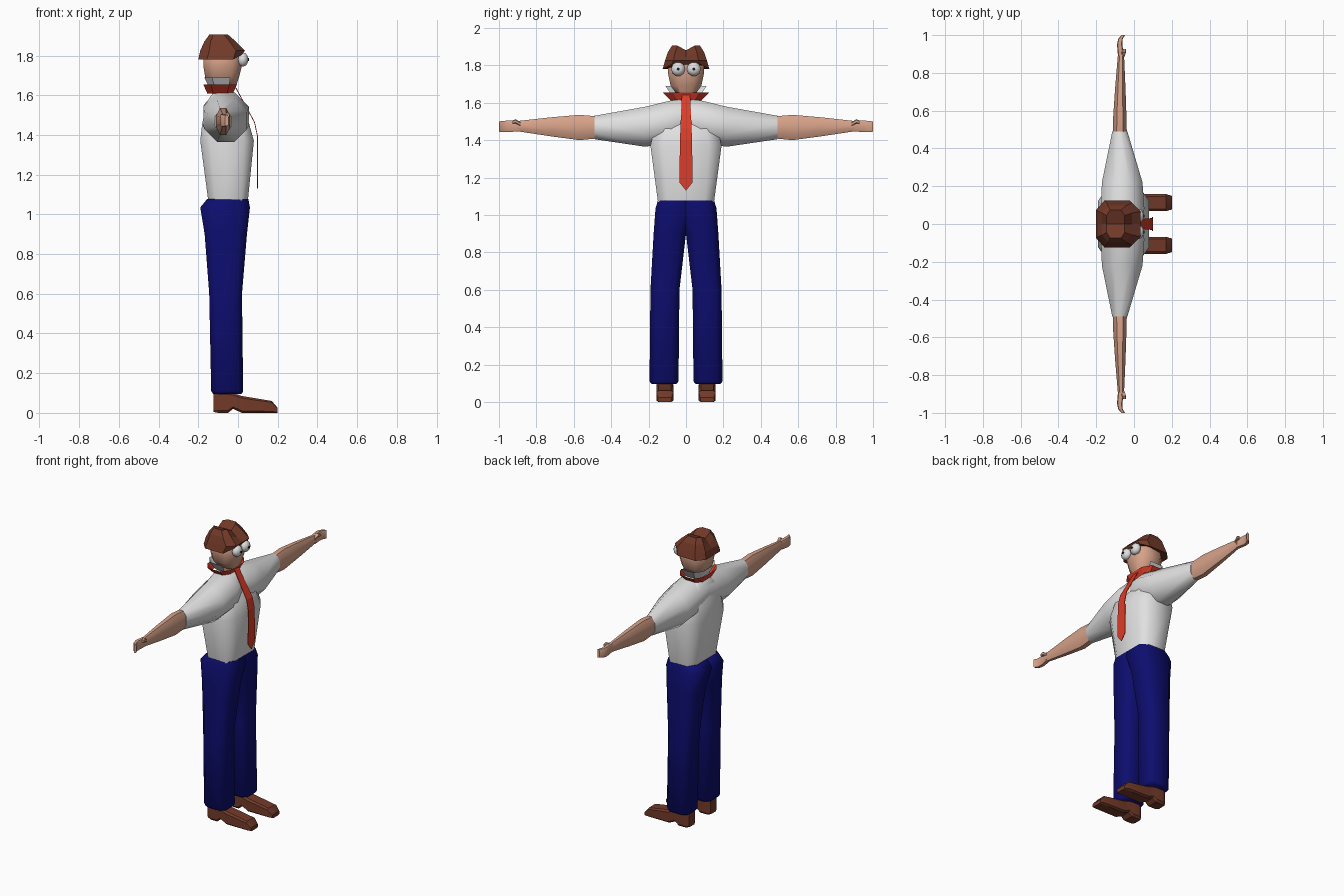
import bpy, bmesh, math

cube = bpy.data.objects.get("Cube")
if cube:
    bpy.data.objects.remove(cube, do_unlink=True)


def material(name, rgb):
    m = bpy.data.materials.new(name)
    m.use_nodes = True
    m.diffuse_color = (*rgb, 1)
    m.node_tree.nodes["Principled BSDF"].inputs["Base Color"].default_value = (*rgb, 1)
    return m


WHITE = material("shirt white", (0.75, 0.75, 0.75))
NAVY = material("trouser navy", (0.004, 0.004, 0.16))
RED = material("tie red", (0.72, 0.045, 0.02))
BROWN = material("leather and hair brown", (0.17, 0.042, 0.022))
SKIN = material("skin", (0.68, 0.36, 0.25))
BLACK = material("pupil black", (0.01, 0.01, 0.01))


def finish(bm, name, mat, angle):
    """Turn a bmesh into an object, smoothed below the given angle."""
    bmesh.ops.recalc_face_normals(bm, faces=bm.faces)
    me = bpy.data.meshes.new(name)
    bm.to_mesh(me)
    bm.free()
    ob = bpy.data.objects.new(name, me)
    bpy.context.collection.objects.link(ob)
    me.materials.append(mat)
    if angle:
        bpy.ops.object.select_all(action='DESELECT')
        ob.select_set(True)
        bpy.context.view_layer.objects.active = ob
        bpy.ops.object.shade_smooth_by_angle(angle=math.radians(angle))
    return ob


def loft(axis, sections, k=0.55, side=1, caps=True):
    """Skin eight-sided rings; each section is (position, a0, a1, b0, b1)."""
    bm = bmesh.new()
    corners = [(1, -k), (1, k), (k, 1), (-k, 1), (-1, k), (-1, -k), (-k, -1), (k, -1)]
    rings = []
    for p, a0, a1, b0, b1 in sections:
        ring = []
        for u, v in corners:
            a = (a0 + a1) / 2 + u * (a1 - a0) / 2
            b = (b0 + b1) / 2 + v * (b1 - b0) / 2
            x, y, z = {'x': (p, a, b), 'y': (a, p, b), 'z': (a, b, p)}[axis]
            ring.append(bm.verts.new((x, y * side, z)))
        rings.append(ring)
    for lo, hi in zip(rings, rings[1:]):
        for i in range(8):
            j = (i + 1) % 8
            bm.faces.new((lo[i], lo[j], hi[j], hi[i]))
    if caps:
        bm.faces.new(rings[0])
        bm.faces.new(rings[-1])
    return bm


def upright(rows, **kw):
    """Vertical loft symmetric in y, rows of (z, back, front, half width)."""
    return loft('z', [(z, a, b, -h, h) for z, a, b, h in rows], **kw)


# Shirt body
finish(upright([(1.07, -0.15, 0.05, 0.15), (1.37, -0.19, 0.08, 0.19),
                (1.46, -0.18, 0.055, 0.17), (1.57, -0.155, -0.01, 0.11),
                (1.62, -0.12, -0.04, 0.06)], k=0.65), "shirt_body", WHITE, 60)

# Neck and head
finish(upright([(1.57, -0.12, -0.04, 0.045), (1.68, -0.13, -0.03, 0.055)]), "neck", SKIN, 60)
finish(upright([(1.645, -0.13, -0.01, 0.05), (1.69, -0.165, 0.005, 0.082),
                (1.75, -0.175, 0.02, 0.095), (1.8, -0.175, 0.015, 0.095),
                (1.85, -0.14, -0.02, 0.07)], k=0.5), "head", SKIN, 60)

# Hair with a raised fringe and a centre parting
bm = upright([(1.78, -0.2, 0.02, 0.125), (1.825, -0.19, 0.035, 0.112),
              (1.87, -0.17, -0.01, 0.097), (1.905, -0.145, -0.05, 0.075)], k=0.6)
bmesh.ops.bisect_plane(bm, geom=bm.verts[:] + bm.edges[:] + bm.faces[:],
                       plane_co=(0, 0, 0), plane_no=(0, 1, 0))
for v in bm.verts:
    if abs(v.co.y) < 1e-4 and v.co.z > 1.86:
        v.co.z -= 0.025
    if v.co.x > 0 and v.co.z < 1.8:
        v.co.z = 1.805
finish(bm, "hair", BROWN, 0)

# Shirt collar, open under the chin, with the tie band around it
bm = upright([(1.63, -0.14, -0.02, 0.07), (1.69, -0.17, 0.0, 0.11)], caps=False)
front = [f for f in bm.faces if f.calc_center_median().x > -0.03]
bmesh.ops.delete(bm, geom=front, context='FACES')
finish(bm, "collar", WHITE, 0)
finish(upright([(1.61, -0.155, -0.025, 0.08), (1.655, -0.175, -0.005, 0.125)], caps=False),
       "tie_band", RED, 0)

# Hanging tie
bm = bmesh.new()
rows = [[bm.verts.new((x, s * h, z)) for s in (-1, 1)] for x, z, h in
        [(-0.01, 1.64, 0.022), (0.085, 1.465, 0.03), (0.1, 1.395, 0.032), (0.1, 1.175, 0.036)]]
for a, b in zip(rows, rows[1:]):
    bm.faces.new((a[0], a[1], b[1], b[0]))
bm.faces.new((*rows[-1], bm.verts.new((0.1, 0, 1.13))))
tie = finish(bm, "tie", RED, 0)
solid = tie.modifiers.new("thickness", 'SOLIDIFY')
solid.thickness = 0.004

for side, label in ((1, "left"), (-1, "right")):
    # Sleeve
    finish(loft('y', [(0, -0.17, 0.03, 1.4, 1.62), (0.08, -0.175, 0.055, 1.38, 1.612),
                      (0.22, -0.17, 0.045, 1.365, 1.578), (0.49, -0.115, -0.035, 1.405, 1.53)],
                k=0.4, side=side), label + "_sleeve", WHITE, 60)

    # Bare arm, hand with curled fingers, thumb
    finish(loft('y', [(0.485, -0.112, -0.038, 1.408, 1.528), (0.57, -0.11, -0.04, 1.4, 1.535),
                      (0.72, -0.1, -0.045, 1.42, 1.522), (0.9, -0.085, -0.053, 1.447, 1.502)],
                k=0.45, side=side), label + "_arm", SKIN, 60)
    finish(loft('y', [(0.89, -0.085, -0.053, 1.447, 1.502), (0.95, -0.09, -0.062, 1.443, 1.505),
                      (0.98, -0.084, -0.06, 1.443, 1.502), (1.0, -0.065, -0.048, 1.445, 1.5)],
                k=0.7, side=side), label + "_hand", SKIN, 40)
    finish(loft('y', [(0.885, -0.07, -0.05, 1.475, 1.495), (0.91, -0.065, -0.042, 1.488, 1.512),
                      (0.927, -0.058, -0.042, 1.488, 1.505)], side=side),
           label + "_thumb", SKIN, 40)

    # Trouser leg
    finish(loft('z', [(1.078, -0.155, 0.052, -0.04, 0.15), (1.035, -0.19, 0.06, -0.04, 0.163),
                      (0.9, -0.168, 0.045, 0.0, 0.173), (0.6, -0.145, 0.02, 0.035, 0.19),
                      (0.11, -0.135, 0.026, 0.04, 0.195), (0.095, -0.125, 0.018, 0.052, 0.183)],
                k=0.6, side=side), label + "_trouser_leg", NAVY, 60)

    # Shoe with heel, arch and rounded toe
    finish(loft('x', [(x, 0.113 - w, 0.113 + w, lo, hi) for x, lo, hi, w in
                      [(-0.123, 0.005, 0.1, 0.033), (-0.1, 0.0, 0.105, 0.045),
                       (-0.05, 0.0, 0.105, 0.046), (-0.025, 0.02, 0.1, 0.042),
                       (0.02, 0.0, 0.085, 0.045), (0.17, 0.0, 0.06, 0.045),
                       (0.2, 0.0, 0.025, 0.036)]], k=0.75, side=side),
           label + "_shoe", BROWN, 20)

    # Bulging eye and its pupil
    bm = bmesh.new()
    bmesh.ops.create_uvsphere(bm, u_segments=10, v_segments=6, radius=0.038)
    for v in bm.verts:
        x, y, z = v.co
        v.co = (0.024 + z * 0.75, side * 0.042 + y, 1.78 + x)
    finish(bm, label + "_eye", WHITE, 50)
    bm = bmesh.new()
    bmesh.ops.create_cone(bm, cap_ends=True, segments=8, radius1=0.008, radius2=0.008, depth=0.008)
    for v in bm.verts:
        x, y, z = v.co
        v.co = (0.051 + z, side * 0.042 + y, 1.78 + x)
    finish(bm, label + "_pupil", BLACK, 0)
